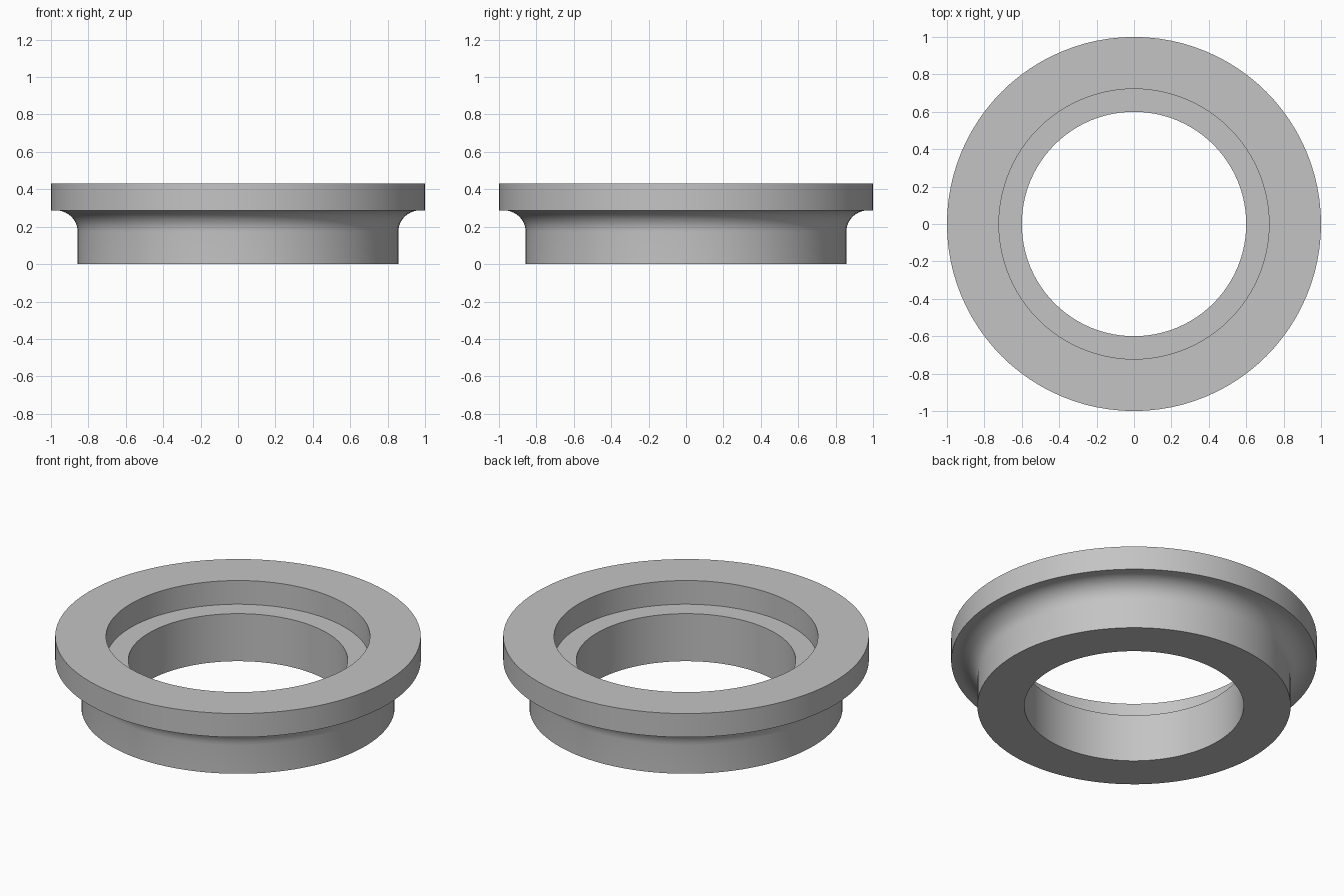
import bpy, bmesh, math
from mathutils import Vector, Matrix

cube = bpy.data.objects.get("Cube")
if cube:
    bpy.data.objects.remove(cube, do_unlink=True)

# Dimensions
SEGMENTS = 96
RIM_R, BODY_R, RECESS_R, BORE_R = 1.0, 0.857, 0.722, 0.6
TOP_Z, RIM_Z = 0.43, 0.287
FILLET, FILLET_STEPS = 0.115, 10

# One plain grey material
grey = bpy.data.materials.new("plain grey")
grey.use_nodes = True
colour = (0.55, 0.55, 0.55, 1)
grey.diffuse_color = colour
grey.node_tree.nodes["Principled BSDF"].inputs["Base Color"].default_value = colour

# Closed cross-section: bore, body, concave fillet, rim, recess, ledge
profile = [(BORE_R, 0), (BODY_R, 0)]
for i in range(FILLET_STEPS + 1):
    a = math.pi - i * math.pi / 2 / FILLET_STEPS
    profile.append((BODY_R + FILLET + FILLET * math.cos(a),
                    RIM_Z - FILLET + FILLET * math.sin(a)))
profile += [(RIM_R, RIM_Z), (RIM_R, TOP_Z), (RECESS_R, TOP_Z),
            (RECESS_R, RIM_Z), (BORE_R, RIM_Z)]

# Revolve the cross-section into the flanged ring
bm = bmesh.new()
rings = []
for s in range(SEGMENTS):
    turn = Matrix.Rotation(2 * math.pi * s / SEGMENTS, 3, "Z")
    rings.append([bm.verts.new(turn @ Vector((r, 0, z))) for r, z in profile])
for s, ring in enumerate(rings):
    following = rings[(s + 1) % SEGMENTS]
    for i in range(len(profile)):
        j = (i + 1) % len(profile)
        bm.faces.new((ring[i], following[i], following[j], ring[j]))
bmesh.ops.recalc_face_normals(bm, faces=bm.faces)

mesh = bpy.data.meshes.new("flanged_ring")
bm.to_mesh(mesh)
bm.free()
mesh.materials.append(grey)
ring_object = bpy.data.objects.new("flanged_ring", mesh)
bpy.context.collection.objects.link(ring_object)

# Smooth round walls, sharp rims
bpy.ops.object.select_all(action="DESELECT")
ring_object.select_set(True)
bpy.context.view_layer.objects.active = ring_object
bpy.ops.object.shade_smooth_by_angle(angle=math.radians(30))
